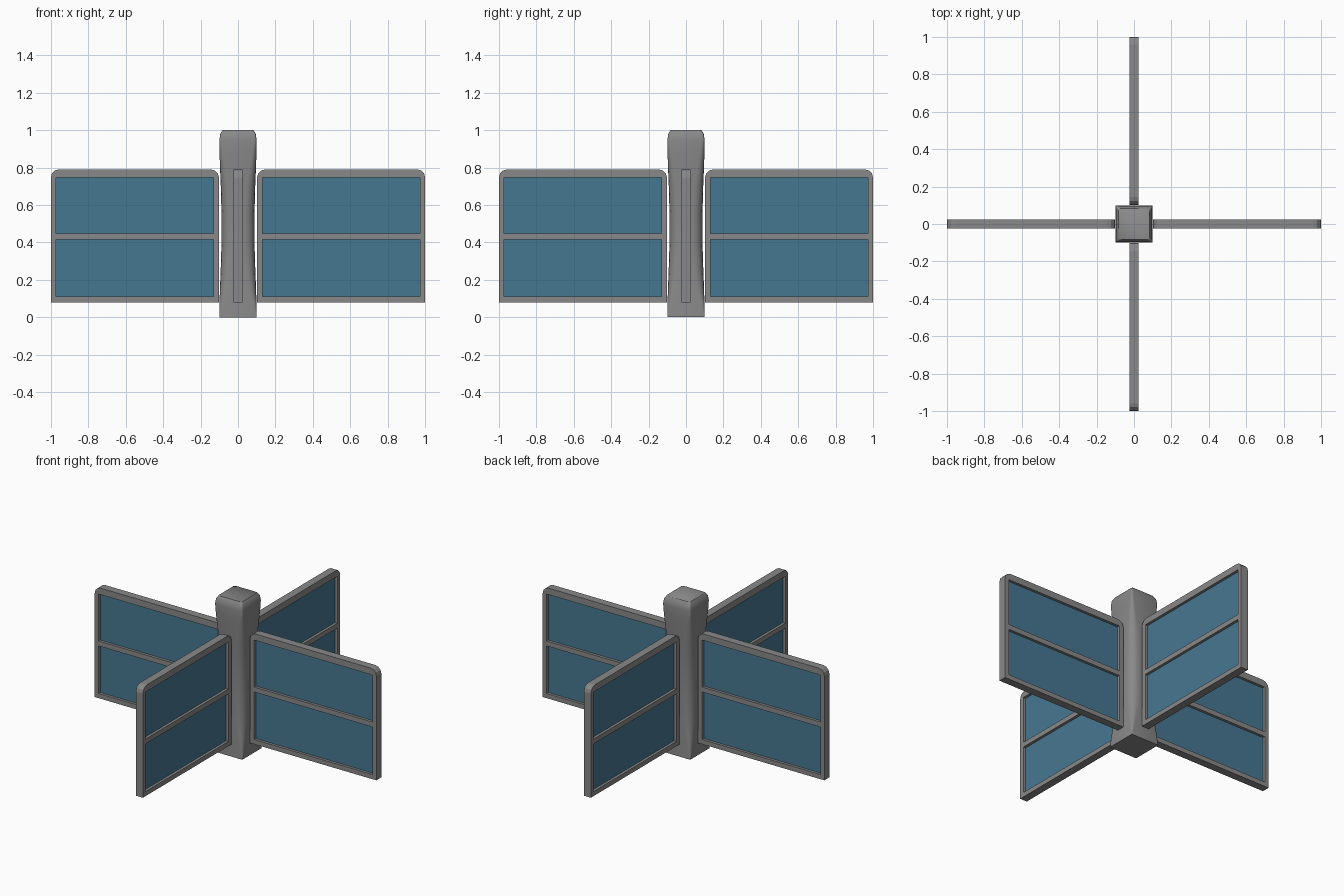
import bpy
import bmesh
from math import cos, sin, pi
from mathutils import Matrix

cube = bpy.data.objects.get("Cube")
if cube:
    bpy.data.objects.remove(cube)


def make_material(name, color):
    mat = bpy.data.materials.new(name)
    mat.use_nodes = True
    mat.diffuse_color = color
    bsdf = mat.node_tree.nodes["Principled BSDF"]
    bsdf.inputs["Base Color"].default_value = color
    bsdf.inputs["Roughness"].default_value = 0.6
    return mat


grey = make_material("grey metal", (0.25, 0.25, 0.25, 1))
blue = make_material("blue glass", (0.062, 0.185, 0.285, 1))


def add_object(name, mesh, mat):
    mesh.materials.clear()
    mesh.materials.append(mat)
    obj = bpy.data.objects.new(name, mesh)
    bpy.context.collection.objects.link(obj)
    return obj


def rounded_square(half, radius, steps=5):
    """Points of a square with rounded corners, counter-clockwise."""
    points = []
    for corner in range(4):
        mid = pi / 4 + corner * pi / 2
        cx = (half - radius) * (1 if cos(mid) > 0 else -1)
        cy = (half - radius) * (1 if sin(mid) > 0 else -1)
        for i in range(steps):
            a = corner * pi / 2 + i / (steps - 1) * pi / 2
            points.append((cx + radius * cos(a), cy + radius * sin(a)))
    return points


# Central post: square ends blending into a rounder, slimmer waist
# (height, half width, corner radius)
sections = [(0, 0.1, 0.004), (0.06, 0.099, 0.015), (0.14, 0.097, 0.035),
            (0.24, 0.093, 0.05), (0.4, 0.088, 0.055), (0.55, 0.088, 0.055),
            (0.7, 0.092, 0.048), (0.82, 0.097, 0.032), (0.9, 0.099, 0.02),
            (0.95, 0.099, 0.012), (0.98, 0.095, 0.012), (1.0, 0.083, 0.012)]
bm = bmesh.new()
rings = [[bm.verts.new((x, y, z)) for x, y in rounded_square(h, r)]
         for z, h, r in sections]
for low, high in zip(rings, rings[1:]):
    n = len(low)
    for i in range(n):
        j = (i + 1) % n
        bm.faces.new((low[i], low[j], high[j], high[i]))
bm.faces.new(rings[0][::-1])
bm.faces.new(rings[-1])
post_mesh = bpy.data.meshes.new("post")
bm.to_mesh(post_mesh)
bm.free()
post = add_object("post", post_mesh, grey)
bpy.context.view_layer.objects.active = post
post.select_set(True)
bpy.ops.object.shade_smooth_by_angle(angle=0.9)
post.select_set(False)

# Panel layout
X0, X1, Z0, Z1 = 0.102, 1.0, 0.08, 0.79
BEVEL, HALF = 0.042, 0.025
PANES = [(0.132, 0.972, 0.11, 0.415), (0.132, 0.972, 0.447, 0.748)]


def rectangle(x0, x1, z0, z1):
    return [(x0, z0), (x1, z0), (x1, z1), (x0, z1)]


# Frame outline: square at the bottom, rounded at the two top corners
outline = [(X0, Z0), (X1, Z0)]
for cx, start in ((X1 - BEVEL, 0), (X0 + BEVEL, pi / 2)):
    for i in range(4):
        a = start + i * pi / 6
        outline.append((cx + BEVEL * cos(a), Z1 - BEVEL + BEVEL * sin(a)))

curve = bpy.data.curves.new("frame_outline", "CURVE")
curve.dimensions = "2D"
curve.fill_mode = "BOTH"
curve.extrude = HALF
for loop in [outline] + [rectangle(*p) for p in PANES]:
    spline = curve.splines.new("POLY")
    spline.points.add(len(loop) - 1)
    for point, (x, z) in zip(spline.points, loop):
        point.co = (x, z, 0, 1)
    spline.use_cyclic_u = True

helper = bpy.data.objects.new("frame_helper", curve)
bpy.context.collection.objects.link(helper)
graph = bpy.context.evaluated_depsgraph_get()
frame_mesh = bpy.data.meshes.new_from_object(helper.evaluated_get(graph))
bpy.data.objects.remove(helper)
frame_mesh.transform(Matrix.Rotation(pi / 2, 4, "X"))
bm = bmesh.new()
bm.from_mesh(frame_mesh)
bmesh.ops.remove_doubles(bm, verts=bm.verts, dist=0.0001)
bmesh.ops.recalc_face_normals(bm, faces=bm.faces)
for face in bm.faces:
    face.smooth = False
    face.material_index = 0
bm.to_mesh(frame_mesh)
bm.free()

# Thin glass sheets, tucked slightly into the frame
pane_meshes = []
for x0, x1, z0, z1 in PANES:
    bm = bmesh.new()
    bmesh.ops.create_cube(bm, size=1)
    bmesh.ops.scale(bm, verts=bm.verts,
                    vec=(x1 - x0 + 0.01, 0.016, z1 - z0 + 0.01))
    bmesh.ops.translate(bm, verts=bm.verts,
                        vec=((x0 + x1) / 2, 0, (z0 + z1) / 2))
    mesh = bpy.data.meshes.new("pane")
    bm.to_mesh(mesh)
    bm.free()
    pane_meshes.append(mesh)

# Four panels around the post
for i, side in enumerate(("left", "back", "right", "front")):
    parts = [add_object(side + "_frame", frame_mesh, grey)]
    for label, mesh in zip(("lower", "upper"), pane_meshes):
        parts.append(add_object(f"{side}_{label}_pane", mesh, blue))
    for part in parts:
        part.rotation_euler.z = i * pi / 2
